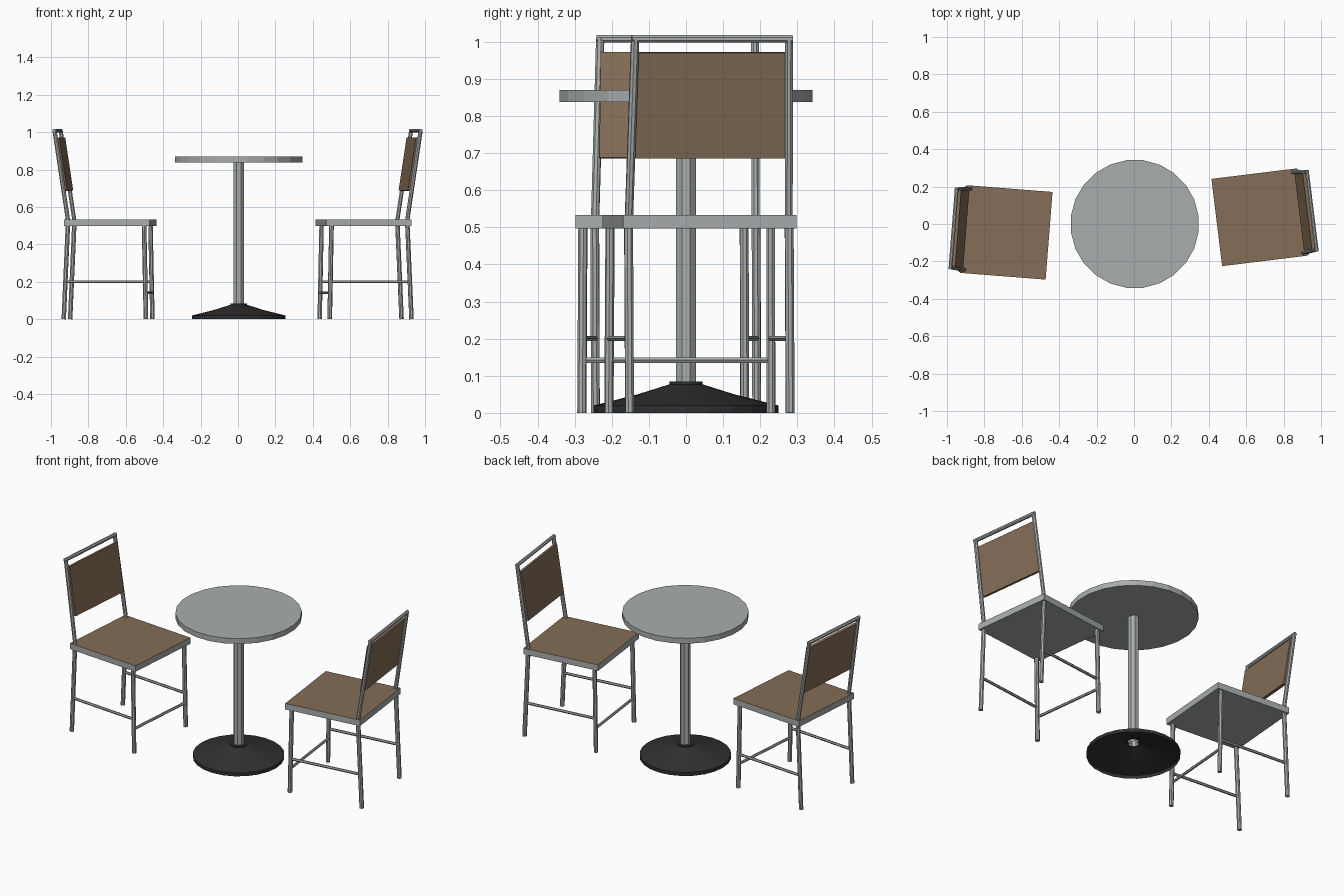
import bpy, bmesh, math
from mathutils import Vector, Matrix

if "Cube" in bpy.data.objects:
    bpy.data.objects.remove(bpy.data.objects["Cube"])


def material(name, rgb):
    m = bpy.data.materials.new(name)
    m.diffuse_color = (*rgb, 1)
    m.use_nodes = True
    m.node_tree.nodes["Principled BSDF"].inputs["Base Color"].default_value = m.diffuse_color
    return m


METAL = material("brushed grey metal", (0.40, 0.42, 0.42))
WOOD = material("brown wood", (0.235, 0.155, 0.095))
BLACK = material("black iron", (0.03, 0.03, 0.03))


def finish(name, bm, mats, matrix=Matrix()):
    bmesh.ops.recalc_face_normals(bm, faces=bm.faces)
    mesh = bpy.data.meshes.new(name)
    bm.to_mesh(mesh)
    bm.free()
    for m in mats:
        mesh.materials.append(m)
    ob = bpy.data.objects.new(name, mesh)
    ob.matrix_world = matrix
    bpy.context.collection.objects.link(ob)
    return ob


def rod(name, a, b, radius, matrix=Matrix(), sides=8, caps=True, mat=METAL):
    """Straight round bar between two points."""
    a, b = Vector(a), Vector(b)
    d = b - a
    bm = bmesh.new()
    place = (Matrix.Translation((a + b) / 2) @ d.to_track_quat('Z', 'Y').to_matrix().to_4x4()
             @ Matrix.Rotation(math.pi / sides, 4, 'Z'))
    bmesh.ops.create_cone(bm, cap_ends=caps, segments=sides, radius1=radius,
                          radius2=radius, depth=d.length, matrix=place)
    return finish(name, bm, [mat], matrix)


def box(name, centre, size, mats, matrix, tilt=0.0, top_mat=0):
    bm = bmesh.new()
    place = (Matrix.Translation(centre) @ Matrix.Rotation(tilt, 4, 'Y')
             @ Matrix.Diagonal((*size, 1)))
    bmesh.ops.create_cube(bm, size=1, matrix=place)
    bm.normal_update()
    for f in bm.faces:
        if f.normal.z > 0.9:
            f.material_index = top_mat
    return finish(name, bm, mats, matrix)


def chair(prefix, origin, angle):
    """Local +x runs from the front of the seat to its back."""
    m = Matrix.Translation(origin) @ Matrix.Rotation(math.radians(angle), 4, 'Z')
    # seat: metal rim with a wooden top face
    box(prefix + "_seat", (0.23, 0, 0.515), (0.46, 0.47, 0.036), [METAL, WOOD], m, top_mat=1)
    for side, s in (("a", -1), ("b", 1)):
        # splayed legs, side stretcher and leaning back post
        rod(f"{prefix}_front_leg_{side}", (0.021, s * 0.22, 0), (0.031, s * 0.218, 0.5), 0.0125, m)
        rod(f"{prefix}_back_leg_{side}", (0.462, s * 0.218, 0), (0.440, s * 0.218, 0.5), 0.0125, m)
        rod(f"{prefix}_side_stretcher_{side}", (0.025, s * 0.219, 0.2), (0.453, s * 0.218, 0.2),
            0.008, m, sides=6)
        rod(f"{prefix}_back_post_{side}", (0.438, s * 0.217, 0.52), (0.512, s * 0.209, 1.008),
            0.0115, m)
    rod(prefix + "_front_stretcher", (0.024, -0.22, 0.142), (0.024, 0.22, 0.142), 0.008, m, sides=6)
    rod(prefix + "_top_rail", (0.512, -0.218, 1.008), (0.512, 0.218, 1.008), 0.011, m)
    # wooden back panel, leaning with the posts
    box(prefix + "_back_panel", (0.474, 0, 0.829), (0.016, 0.412, 0.288), [WOOD], m,
        tilt=math.atan2(0.074, 0.488))


chair("left_chair", (-0.454, -0.063, 0), 175.5)
chair("right_chair", (0.4425, 0.008, 0), 7.0)

# table
CX = 0.004
rod("table_top", (CX, 0, 0.838), (CX, 0, 0.87), 0.344, sides=24)
rod("table_pole", (CX, 0, 0.07), (CX, 0, 0.84), 0.029, caps=False)

# hollow foot, a profile spun around the pole
bm = bmesh.new()
profile = [(0.249, 0.0), (0.249, 0.02), (0.13, 0.05), (0.045, 0.077), (0.045, 0.084), (0.026, 0.084)]
verts = [bm.verts.new((r, 0, z)) for r, z in profile]
edges = [bm.edges.new(p) for p in zip(verts, verts[1:])]
bmesh.ops.spin(bm, geom=verts + edges, cent=(0, 0, 0), axis=(0, 0, 1),
               angle=math.tau, steps=24, use_merge=True)
bmesh.ops.remove_doubles(bm, verts=bm.verts, dist=1e-5)
bm.normal_update()
bmesh.ops.recalc_face_normals(bm, faces=bm.faces)
finish("table_foot", bm, [BLACK], Matrix.Translation((CX, 0, 0)))
